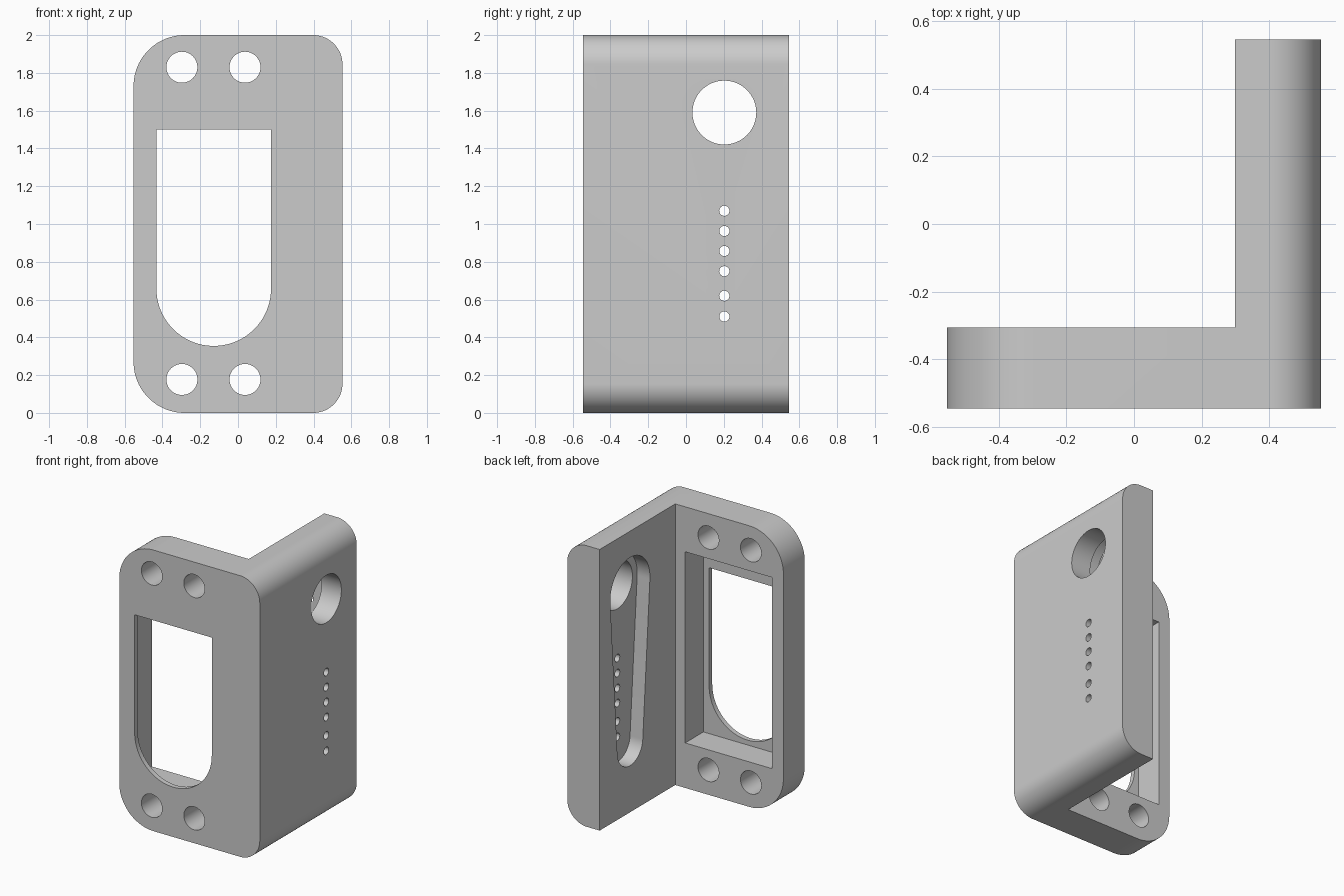
import bpy
import bmesh
from math import pi, cos, sin, asin
from mathutils import Vector

cube = bpy.data.objects.get("Cube")
if cube:
    bpy.data.objects.remove(cube, do_unlink=True)

grey = bpy.data.materials.new("matte grey")
grey.use_nodes = True
grey.diffuse_color = (0.6, 0.6, 0.6, 1)
grey.node_tree.nodes["Principled BSDF"].inputs["Base Color"].default_value = (0.6, 0.6, 0.6, 1)


def arc(cx, cz, r, start, end, steps):
    return [(cx + r * cos(start + (end - start) * i / steps),
             cz + r * sin(start + (end - start) * i / steps)) for i in range(steps + 1)]


def extrude(name, outline, axis, low, high):
    """Prism from a 2D outline (u, z), running along the x or y axis."""
    bm = bmesh.new()
    place = (lambda u, z, d: (d, u, z)) if axis == "x" else (lambda u, z, d: (u, d, z))
    face = bm.faces.new([bm.verts.new(place(u, z, low)) for u, z in outline])
    moved = bmesh.ops.extrude_face_region(bm, geom=[face])["geom"]
    verts = [g for g in moved if isinstance(g, bmesh.types.BMVert)]
    bmesh.ops.translate(bm, verts=verts, vec=Vector(place(0, 0, high - low)))
    bmesh.ops.recalc_face_normals(bm, faces=bm.faces[:])
    mesh = bpy.data.meshes.new(name)
    bm.to_mesh(mesh)
    bm.free()
    mesh.materials.append(grey)
    obj = bpy.data.objects.new(name, mesh)
    bpy.context.collection.objects.link(obj)
    return obj


def rectangle(u0, u1, z0, z1):
    return [(u0, z0), (u1, z0), (u1, z1), (u0, z1)]


def circle(u, z, r, sides=64):
    return arc(u, z, r, 0, 2 * pi, sides)[:-1]


# Angle bracket body: rounded outline, large radius on the free edge
big, small, half = 0.27, 0.155, 0.553
outline = (arc(half - small, small, small, -pi / 2, 0, 20)
           + arc(half - small, 2 - small, small, 0, pi / 2, 20)
           + arc(-half + big, 2 - big, big, pi / 2, pi, 24)
           + arc(-half + big, big, big, pi, 3 * pi / 2, 24))
bracket = extrude("angle_bracket", outline, "y", -0.545, 0.545)

cutters = []


def cut(name, shape, axis, low, high):
    cutters.append(extrude(name, shape, axis, low, high))


# Space behind the front plate, leaving the side plate
cut("corner_space", rectangle(-1, 0.298, -1, 3), "y", -0.305, 1)

# Front opening with a round lower end, and the wider pocket behind it
cut("window", [(0.175, 1.5), (-0.432, 1.5)]
    + arc(-0.1285, 0.658, 0.3035, pi, 2 * pi, 48), "y", -0.7, -0.4)
cut("rear_pocket", rectangle(-0.465, 0.22, 0.32, 1.68), "y", -0.51, -0.2)

# Four mounting holes
for x in (-0.297, 0.037):
    for z in (0.177, 1.83):
        cut("mounting_hole", circle(x, z, 0.082), "y", -0.7, -0.2)

# Tapered slot on the inner side, with the large and small holes through it
top_z, low_z, top_r, low_r, slot_y = 1.59, 0.475, 0.223, 0.143, 0.203
tilt = asin((top_r - low_r) / (top_z - low_z))
cut("tapered_slot", arc(slot_y, top_z, top_r, -tilt, pi + tilt, 40)
    + arc(slot_y, low_z, low_r, pi + tilt, 2 * pi - tilt, 40), "x", 0.2, 0.398)
cut("large_hole", circle(slot_y, top_z, 0.169), "x", 0.25, 0.8)
for z in (0.51, 0.62, 0.75, 0.857, 0.963, 1.07):
    cut("small_hole", circle(slot_y, z, 0.027, 32), "x", 0.25, 0.8)

# Apply the cuts one after another, then drop the cutters
bpy.context.view_layer.objects.active = bracket
for cutter in cutters:
    cutter.hide_render = True
    mod = bracket.modifiers.new(cutter.name, "BOOLEAN")
    mod.operation = "DIFFERENCE"
    mod.solver = "EXACT"
    mod.object = cutter
    bpy.ops.object.modifier_apply(modifier=mod.name)
for cutter in cutters:
    bpy.data.objects.remove(cutter, do_unlink=True)

# Smooth the curved walls, keep the edges crisp
bpy.ops.object.select_all(action="DESELECT")
bracket.select_set(True)
bpy.ops.object.shade_smooth_by_angle(angle=pi / 6)
